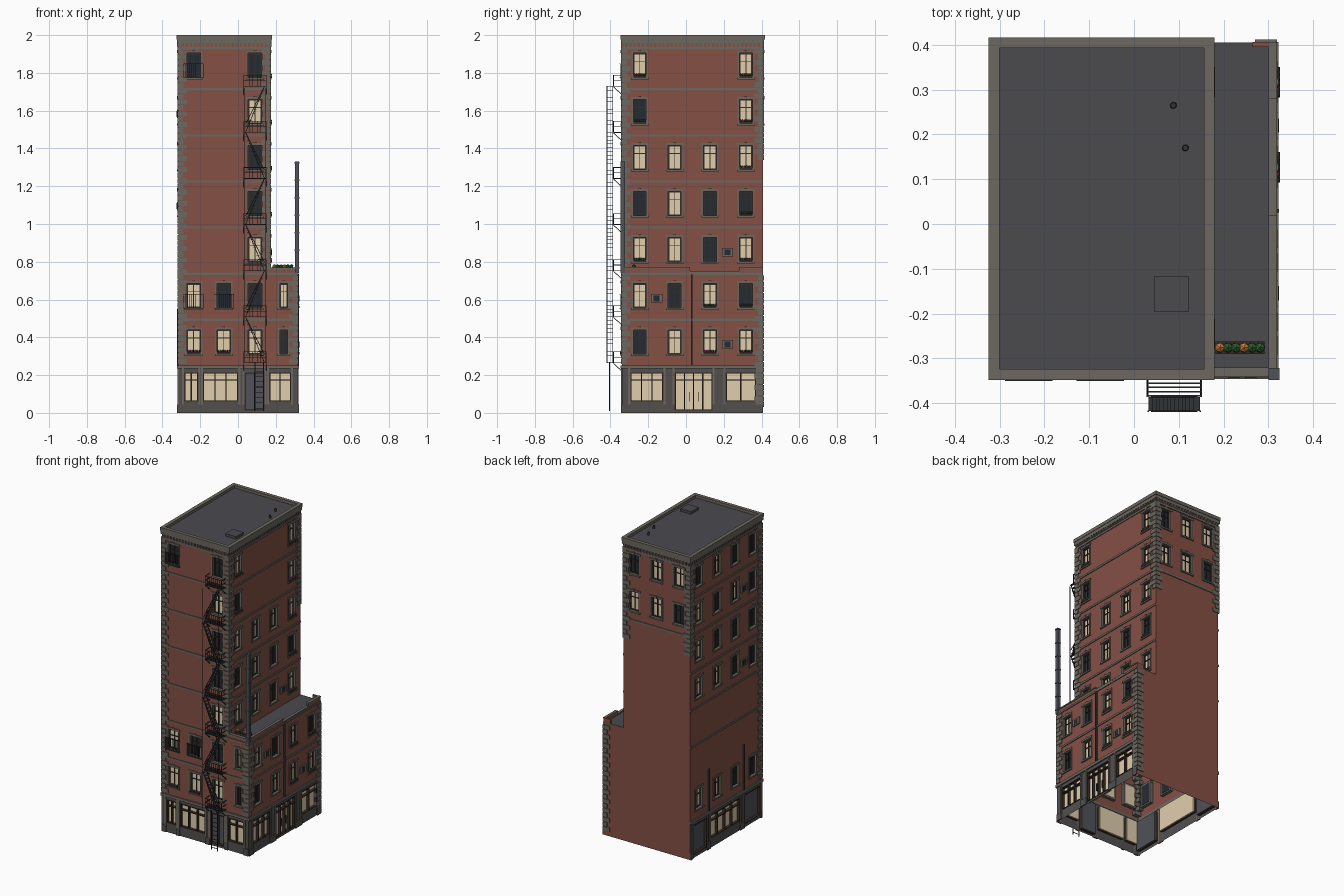
import bpy, bmesh, random
from mathutils import Vector, Matrix

if "Cube" in bpy.data.objects:
    bpy.data.objects.remove(bpy.data.objects["Cube"])
random.seed(4)

XL, XT, XR, YF, YB = -0.315, 0.170, 0.315, -0.338, 0.407   # wall planes
STEP, ROOF, WING = 0.244, 1.97, 0.742
COL = {'brick': (.23, .08, .06), 'stone': (.15, .135, .115), 'grey': (.085, .08, .078), 'roof': (.07, .07, .078),
       'lit': (.75, .62, .42), 'dark': (.018, .024, .032), 'wood': (.04, .025, .02), 'iron': (.03, .033, .037),
       'slate': (.08, .085, .1), 'green': (.03, .12, .03), 'pink': (.4, .05, .2), 'orange': (.6, .2, .04)}
parts = {}

# facade mapping: u along the wall, d outwards, z up
SIDE = {'F': lambda u, d, z: (u, YF - d, z), 'B': lambda u, d, z: (u, YB + d, z),
        'L': lambda u, d, z: (XL - d, u, z), 'R': lambda u, d, z: (XR + d, u, z),
        'T': lambda u, d, z: (XT + d, u, z)}


def bm_of(name, col):
    return parts.setdefault((name, col), bmesh.new())


def hexa(name, col, v):
    bm = bm_of(name, col)
    v = [bm.verts.new(p) for p in v]
    for f in ((0, 3, 2, 1), (4, 5, 6, 7), (0, 1, 5, 4), (1, 2, 6, 5), (2, 3, 7, 6), (3, 0, 4, 7)):
        bm.faces.new([v[i] for i in f])


def box(name, col, a, b):
    (x0, x1), (y0, y1), (z0, z1) = [sorted(p) for p in zip(a, b)]
    hexa(name, col, [(x, y, z) for z in (z0, z1) for x, y in ((x0, y0), (x1, y0), (x1, y1), (x0, y1))])


def sbox(name, col, s, u0, u1, z0, z1, d0, d1):
    box(name, col, SIDE[s](u0, d0, z0), SIDE[s](u1, d1, z1))


def beam(name, col, p, q, r):
    p, q = Vector(p), Vector(q)
    m = (q - p).to_track_quat('Z', 'Y').to_matrix()
    hexa(name, col, [c + m @ Vector((x * r, y * r, 0)) for c in (p, q)
                     for x, y in ((-1, -1), (1, -1), (1, 1), (-1, 1))])


def blob(name, col, p, r):
    bmesh.ops.create_icosphere(bm_of(name, col), subdivisions=1, radius=r, matrix=Matrix.Translation(p))


def wall(name, col, s, u0, u1, z0, z1, holes=()):
    bm = bm_of(name, col)
    holes = [h for h in holes if h[0] < u1 and h[1] > u0 and h[2] < z1 and h[3] > z0]
    us = sorted({u0, u1} | {h[i] for h in holes for i in (0, 1)})
    zs = sorted({z0, z1} | {h[i] for h in holes for i in (2, 3)})
    for a, b in zip(us, us[1:]):
        for c, d in zip(zs, zs[1:]):
            u, z = (a + b) / 2, (c + d) / 2
            if not any(h[0] < u < h[1] and h[2] < z < h[3] for h in holes):
                q = [bm.verts.new(SIDE[s](*p)) for p in ((a, 0, c), (b, 0, c), (b, 0, d), (a, 0, d))]
                bm.faces.new(q if s in 'FRT' else q[::-1])


holes = {s: [] for s in SIDE}


def flowers(s, u, z, w):
    sbox('flower_box', 'wood', s, u - w, u + w, z, z + .012, .002, .011)
    for k in range(6):
        c = 'pink' if random.random() < .3 else 'green'
        blob('flowers', c, SIDE[s](u - w + (k + .5) * w / 3, .004, z + .017), .0065)


def window(s, floor, u, lit, w=.036, extra=''):
    z0 = .25 + STEP * (floor - 1) + .062
    z1 = z0 + .128
    holes[s].append((u - w, u + w, z0, z1))
    sbox('window_glass', 'lit' if lit else 'dark', s, u - w, u + w, z0, z1, -.022, -.016)
    for a, b, c, d in ((-w, -w + .006, z0, z1), (w - .006, w, z0, z1), (-w, w, z0, z0 + .006),
                       (-w, w, z1 - .006, z1), (-.002, .002, z0, z1), (-w, w, z1 - .045, z1 - .041)):
        sbox('window_frame', 'wood', s, u + a, u + b, c, d, -.018, -.010)
    for a, b in ((-w - .010, -w), (w, w + .010)):
        sbox('window_surround', 'stone', s, u + a, u + b, z0, z1, -.02, .004)
    sbox('window_sill', 'stone', s, u - w - .012, u + w + .012, z0 - .010, z0, -.02, .008)
    sbox('window_hood', 'stone', s, u - w - .012, u + w + .012, z1, z1 + .013, -.02, .006)
    sbox('keystone', 'stone', s, u - .007, u + .007, z1, z1 + .018, 0, .008)
    if extra == 'f':
        flowers(s, u, z0 - .002, w)
    if extra == 'b':      # small iron balcony
        for z in (z0 - .004, z0 + .07):
            sbox('balcony_rail', 'iron', s, u - .053, u + .053, z, z + .004, .008, .013)
        for k in range(11):
            x = u - .052 + k * .0104
            sbox('balcony_rail', 'iron', s, x - .001, x + .001, z0, z0 + .07, .009, .012)


def shop(s, u0, u1, n, z0=.06, col='lit'):
    z1 = .215
    holes[s].append((u0, u1, z0, z1))
    sbox('shop_glass', col, s, u0, u1, z0, z1, -.024, -.016)
    bars = [u0 + (u1 - u0 - .006) * k / n for k in range(n + 1)]
    for b in bars:
        sbox('shop_frame', 'wood', s, b, b + .006, z0, z1, -.018, .002)
    for z in (z0, z1 - .006) + ((.172,) if col == 'lit' else ()):
        sbox('shop_frame', 'wood', s, u0, u1, z, z + .006, -.018, .002)
    for u in (u0 - .012, u1):
        sbox('pilaster', 'stone', s, u, u + .012, 0, .235, 0, .006)


# windows: columns and lit pattern per floor ('.' none, capitals lit)
FC = (-.235, -.075, .09)
for f, pat in enumerate(('LLL', 'LDD', '..L', '..D', '..D', '..L', 'D.D'), 1):
    for u, c in zip(FC, pat):
        ex = 'f' if f == 1 and u < 0 else 'b' if (f == 2 and u < 0) or (f == 7 and u < -.2) else ''
        if c != '.':
            window('F', f, u, c == 'L', extra=ex)
window('F', 1, .242, False, .02)
window('F', 2, .242, True, .02)
SC = (-.245, -.06, .127, .317)
FL = ('..ff', '..ff', 'f..f', '...f', '...f', 'f..f', 'f..f')
for f, pat in enumerate(('DLLL', 'LDLD', 'LLDL', 'DLDD', 'LLLL', 'D..L', 'L..L'), 1):
    for u, c, e in zip(SC, pat, FL[f - 1]):
        if c != '.':
            window('R' if f < 3 else 'T', f, u, c == 'L', w=.034, extra=e)
for f, pat in ((1, 'DDLL'), (4, 'DDLL'), (5, 'DDDL'), (6, 'DLDL'), (7, 'DDLD')):
    for u, c in zip(SC, pat):
        window('L', f, u, c == 'L', w=.034)
for f, pat in ((6, 'DLL'), (7, 'LLD')):
    for u, c in zip((-.235, -.07, .095), pat):
        window('B', f, u, c == 'L')

# ground floor shopfronts and doors
shop('F', -.285, -.21, 2); shop('F', -.185, .0, 3); shop('F', .165, .28, 2)
shop('F', .035, .14, 2, .012, 'slate')
shop('R', -.295, -.12, 3); shop('R', .21, .37, 2)
shop('R', -.06, .14, 4, .012)
for u in (.015, .065):
    sbox('door_handle', 'iron', 'R', u, u + .004, .06, .11, -.016, -.008)
shop('L', -.11, .2, 4)
shop('L', -.325, -.155, 1, .02, 'slate'); shop('L', .235, .38, 1, .02, 'slate')

# walls with openings
for s, a, b in (('F', XL, XR), ('L', YF, YB), ('R', YF, YB)):
    wall('ground_wall', 'grey', s, a, b, 0, .25, holes[s])
    sbox('shop_cornice', 'stone', s, a - .006, b + .006 * (s == 'F'), .234, .252, -.002, .008)
    for h0, h1 in zip([a] + sorted(h[1] for h in holes[s] if h[2] < .1),
                      sorted(h[0] for h in holes[s] if h[2] < .1) + [b]):
        sbox('plinth', 'grey', s, h0, h1, 0, .045, 0, .007)
wall('tower_wall', 'brick', 'F', XL, XT, .25, 1.985, holes['F'])
wall('wing_wall', 'brick', 'F', XT, XR, .25, WING, holes['F'])
wall('wing_wall', 'brick', 'R', YF, YB, .25, WING, holes['R'])
wall('tower_wall', 'brick', 'T', YF, YB, WING, 1.985, holes['T'])
wall('tower_wall', 'brick', 'L', YF, YB, .25, 1.985, holes['L'])
wall('tower_wall', 'brick', 'B', XL, XT, 0, 1.985, holes['B'])
wall('wing_wall', 'brick', 'B', XT, XR, 0, WING)

# string courses
for k in range(1, 7):
    z = .25 + STEP * k
    sbox('string_course', 'stone', 'F', XL, XR if k < 3 else XT, z - .007, z + .005, 0, .005)
    sbox('string_course', 'stone', 'R' if k < 3 else 'T', YF, YB, z - .007, z + .005, 0, .005)
    if k > 1:
        sbox('string_course', 'stone', 'L', YF, YB, z - .007, z + .005, 0, .005)
sbox('string_course', 'stone', 'B', XL, XT, 1.463, 1.475, 0, .005)

# quoins on the corners
for cx, cy, sx, sy, z0, z1 in ((XL, YF, -1, -1, .26, 1.93), (XT, YF, 1, -1, .76, 1.93), (XR, YF, 1, -1, .26, .73),
                               (XR, YB, 1, 1, .03, .73), (XL, YB, -1, 1, 1.34, 1.93), (XT, YB, 1, 1, 1.34, 1.93)):
    n = round((z1 - z0) / .03)
    for k in range(n):
        a, b = ((.045, .026), (.026, .045))[k % 2]
        z = z0 + (z1 - z0) * k / n
        box('quoin', 'stone', (cx + sx * .005, cy + sy * .005, z), (cx - sx * a, cy - sy * b, z + .027))

# tower cornice, dentils and roof
for z0, z1, o, i in ((1.925, 1.938, .005, 0), (1.957, 1.978, .007, 0), (1.978, 2.0, .010, .014)):
    for s, a, b in (('F', XL, XT), ('B', XL, XT), ('L', YF, YB), ('T', YF, YB)):
        e = o if s in 'FB' else -i
        sbox('cornice', 'stone', s, a - e, b + e, z0, z1, -i, o)
for s, a, b in (('F', XL, XT), ('B', XL, XT), ('L', YF, YB), ('T', YF, YB)):
    n = round((b - a) / .022)
    for k in range(n):
        u = a + (k + .5) * (b - a) / n
        sbox('dentil', 'stone', s, u - .005, u + .005, 1.938, 1.957, 0, .007)
box('tower_roof', 'roof', (XL + .002, YF + .002, ROOF), (XT - .002, YB - .002, ROOF + .012))
box('roof_hatch', 'roof', (.045, -.195, ROOF), (.123, -.117, 1.999))
for x, y in ((.088, .265), (.115, .17)):
    bmesh.ops.create_cone(bm_of('roof_vent', 'iron'), cap_ends=True, segments=12, radius1=.008, radius2=.006,
                          depth=.025, matrix=Matrix.Translation((x, y, 1.988)))

# wing roof, parapet, chimney stack and planter
box('wing_roof', 'roof', (XT, YF + .002, WING - .01), (XR - .002, YB - .002, WING))
for y0, y1, z in ((YF, .02, .772), (.02, .28, .752), (.28, YB, .772)):
    box('wing_parapet', 'brick', (XR - .011, y0, WING), (XR, y1, z - .008))
    box('parapet_cap', 'stone', (XR - .014, y0, z - .008), (XR + .004, y1, z))
box('wing_parapet', 'brick', (XT, YF, WING), (XR, YF + .014, .76))
box('parapet_cap', 'stone', (XT, YF - .004, .76), (XR, YF + .017, .77))
box('wing_parapet', 'brick', (.265, YB - .012, WING), (XR, YB, .77))
box('chimney_stack', 'slate', (.302, -.346, .74), (.322, -.324, 1.33))
for k in range(7):
    z = .765 + k * .0925
    box('stack_band', 'slate', (.300, -.348, z), (.325, -.322, z + .008))
box('planter', 'wood', (.182, -.29, WING), (.292, -.262, .766))
for k in range(6):
    blob('planter_shrub', 'orange' if k in (0, 3) else 'green', (.192 + k * .018, -.276, .775), .0125)

# drainpipes and air conditioners
for s, u, z0, z1 in (('R', .03, .25, .735), ('L', .215, .25, .53), ('L', -.15, .25, .55)):
    sbox('drainpipe', 'iron', s, u - .004, u + .004, z0, z1, 0, .009)
for s, u, f in (('R', .22, 1), ('R', -.155, 2), ('T', .22, 3), ('L', -.15, 4), ('L', -.15, 6)):
    z = .25 + STEP * (f - 1) + .09
    sbox('air_conditioner', 'stone', s, u - .03, u + .03, z, z + .045, 0, .008)
    sbox('ac_grille', 'dark', s, u - .016, u + .016, z + .007, z + .038, .008, .0095)

# fire escape: platforms, brackets, rails and zigzag stairs
FE, X0, X1, YI, YO = 'fire_escape', .03, .15, -.384, -.418
for k in range(7):
    z = .265 + STEP * k
    for j in range(5):
        y = -.346 - j * .0095
        beam(FE, 'iron', (X0, y, z), (X1, y, z), .0018)
    for x in (X0, X1):
        beam(FE, 'iron', (x, YF, z), (x, YI, z), .002)
        beam(FE, 'iron', (x, YF, z - .045), (x, YI, z - .003), .002)
        beam(FE, 'iron', (x, YI, z), (x, YI, z + .058), .002)
        for h in (.03, .058):
            beam(FE, 'iron', (x, YF, z + h), (x, YI, z + h), .0015)
    for h in (.03, .058):
        beam(FE, 'iron', (X0, YI, z + h), (X1, YI, z + h), .0015)
    for j in range(1, 8):
        x = X0 + j * .015
        beam(FE, 'iron', (x, YI, z), (x, YI, z + .058), .001)
    if k < 6:
        a, b = (.04, .14) if k % 2 else (.14, .04)
        for y in (YI - .003, YO):
            for h in (0, .045):
                beam(FE, 'iron', (a, y, z + h), (b, y, z + h + STEP - .045 * (h > 0)), .0018)
        for j in range(13):
            t = j / 12
            x = a + (b - a) * t
            box('stair_tread', 'iron', (x - .008, YO, z + STEP * t - .001), (x + .008, YI - .003, z + STEP * t + .001))
for x in (X0 + .002, X1 - .002):
    beam(FE, 'iron', (x, YO, .265), (x, YO, 1.72), .0015)
for x in (.09, .135):
    beam('drop_ladder', 'iron', (x, -.405, .01), (x, -.405, .27), .002)
for k in range(9):
    beam('drop_ladder', 'iron', (.09, -.405, .025 + k * .028), (.135, -.405, .025 + k * .028), .0015)

# turn the collected parts into objects
mats = {}
for c, rgb in COL.items():
    mats[c] = bpy.data.materials.new(c)
    mats[c].diffuse_color = (*rgb, 1)
for (name, c), bm in parts.items():
    me = bpy.data.meshes.new(name)
    bm.to_mesh(me)
    bm.free()
    me.materials.append(mats[c])
    bpy.context.collection.objects.link(bpy.data.objects.new(name, me))

for m in bpy.data.materials:
    if m.users and not m.is_grease_pencil:
        m.use_nodes = True
        m.node_tree.nodes["Principled BSDF"].inputs["Base Color"].default_value = m.diffuse_color
